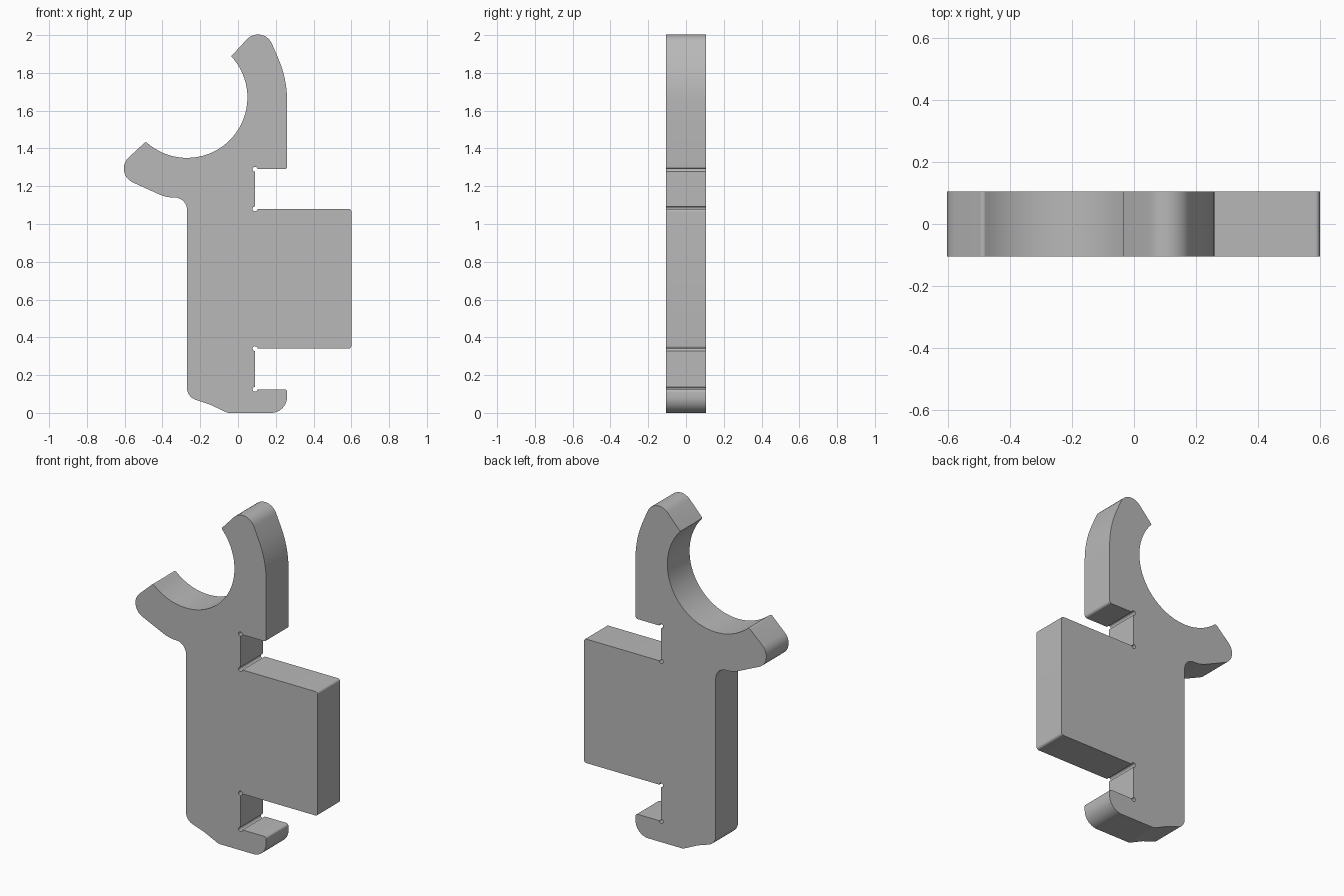
import bpy, bmesh
from math import cos, sin, tan, atan2, radians, pi
from mathutils import Vector

cube = bpy.data.objects.get("Cube")
if cube:
    bpy.data.objects.remove(cube, do_unlink=True)

HALF_DEPTH = 0.105
CRADLE = Vector((-0.27, 1.67))
CRADLE_R = 0.32
RELIEF = 0.013


def arc(centre, radius, start, sweep, steps):
    return [centre + radius * Vector((cos(start + sweep * i / steps), sin(start + sweep * i / steps)))
            for i in range(steps + 1)]


def fillet(before, corner, after, radius, steps=10):
    """Round one corner with a tangent arc."""
    a, b = (before - corner).normalized(), (after - corner).normalized()
    half = a.angle(b) / 2
    centre = corner + (a + b).normalized() * radius / sin(half)
    reach = radius / tan(half)
    p, q = corner + a * reach - centre, corner + b * reach - centre
    start = atan2(p.y, p.x)
    sweep = (atan2(q.y, q.x) - start + pi) % (2 * pi) - pi
    return arc(centre, radius, start, sweep, steps)


def relief(before, corner):
    """Round stress-relief hole centred on an inside corner."""
    d = before - corner
    return arc(corner, RELIEF, atan2(d.y, d.x), radians(-270), 14)


def outline(corners):
    points = []
    for i, (x, z, r) in enumerate(corners):
        here = Vector((x, z))
        before = Vector(corners[i - 1][:2])
        after = Vector(corners[(i + 1) % len(corners)][:2])
        if r == 0:
            points.append(here)
        elif r < 0:
            points += relief(before, here)
        else:
            points += fillet(before, here, after, r)
    return points


# Lower hook, tongue block and upper finger
corners = [
    (-0.055, 0, 0.05), (0.26, 0, 0.085), (0.26, 0.125, 0.015),
    (0.09, 0.125, -1), (0.09, 0.34, -1),
    (0.6, 0.34, 0.015), (0.6, 1.08, 0.015),
    (0.09, 1.08, -1), (0.09, 1.29, -1),
    (0.26, 1.29, 0.015), (0.26, 1.77, 0.57), (0.13, 2.067, 0.08),
]

# Open round cradle between the two fingers
bowl = arc(CRADLE, CRADLE_R, radians(43), radians(-176), 36)
radii = [0.006] + [0] * 35 + [0.013]
corners += [(p.x, p.y, r) for p, r in zip(bowl, radii)]

# Lower finger and back edge of the body
corners += [
    (-0.667, 1.27, 0.08), (-0.38, 1.14, 0.2), (-0.27, 1.14, 0.065),
    (-0.27, 0.085, 0.065), (-0.15, 0.045, 0.1),
]

# Extrude the outline through the thickness
bm = bmesh.new()
front = bm.faces.new([bm.verts.new((p.x, -HALF_DEPTH, p.y)) for p in outline(corners)])
result = bmesh.ops.extrude_face_region(bm, geom=[front], use_keep_orig=True)
moved = [v for v in result["geom"] if isinstance(v, bmesh.types.BMVert)]
bmesh.ops.translate(bm, verts=moved, vec=(0, 2 * HALF_DEPTH, 0))
bmesh.ops.recalc_face_normals(bm, faces=bm.faces)
mesh = bpy.data.meshes.new("clip_bracket")
bm.to_mesh(mesh)
bm.free()

grey = bpy.data.materials.new("plain grey")
grey.use_nodes = True
colour = (0.48, 0.48, 0.48, 1)
grey.diffuse_color = colour
grey.node_tree.nodes["Principled BSDF"].inputs["Base Color"].default_value = colour
mesh.materials.append(grey)

bracket = bpy.data.objects.new("clip_bracket", mesh)
bpy.context.collection.objects.link(bracket)
bpy.ops.object.select_all(action="DESELECT")
bracket.select_set(True)
bpy.context.view_layer.objects.active = bracket
bpy.ops.object.shade_smooth_by_angle(angle=radians(30))
